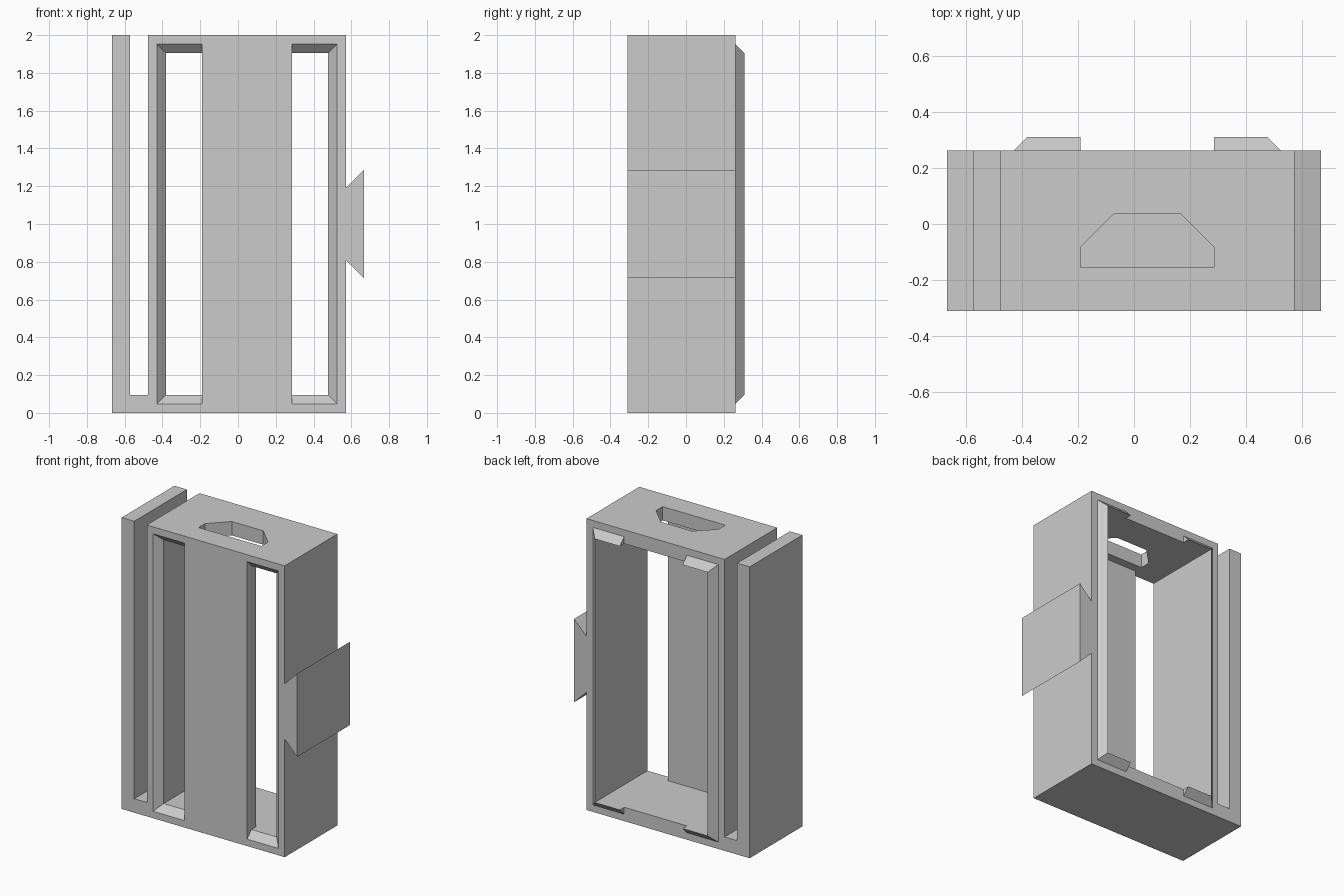
import bpy
import bmesh

cube = bpy.data.objects.get("Cube")
if cube:
    bpy.data.objects.remove(cube, do_unlink=True)

U = 2 / 42            # design module: walls are two modules thick
FRONT, BACK = -6.5, 5.5

grey = bpy.data.materials.new("plain grey")
grey.use_nodes = True
colour = (0.6, 0.6, 0.6, 1)
grey.diffuse_color = colour
grey.node_tree.nodes["Principled BSDF"].inputs["Base Color"].default_value = colour


def loft(name, rings):
    """Skin a row of equal rings (in modules) and cap both ends."""
    bm = bmesh.new()
    rows = [[bm.verts.new([c * U for c in p]) for p in ring] for ring in rings]
    for a, b in zip(rows, rows[1:]):
        for i in range(len(a)):
            j = (i + 1) % len(a)
            bm.faces.new((a[i], a[j], b[j], b[i]))
    bm.faces.new(rows[0])
    bm.faces.new(rows[-1])
    bmesh.ops.recalc_face_normals(bm, faces=bm.faces)
    mesh = bpy.data.meshes.new(name)
    bm.to_mesh(mesh)
    bm.free()
    mesh.materials.append(grey)
    ob = bpy.data.objects.new(name, mesh)
    bpy.context.collection.objects.link(ob)
    return ob


def at_y(y, points):
    return [(x, y, z) for x, z in points]


def rect(x0, x1, z0, z1):
    return [(x0, z0), (x1, z0), (x1, z1), (x0, z1)]


def cut(target, cutter):
    mod = target.modifiers.new("cut", "BOOLEAN")
    mod.operation = "DIFFERENCE"
    mod.solver = "EXACT"
    mod.object = cutter
    bpy.context.view_layer.objects.active = target
    bpy.ops.object.modifier_apply(modifier=mod.name)
    bpy.data.objects.remove(cutter, do_unlink=True)


# Body: case, slotted side arm and dovetail rail in one profile
profile = [(-14, 0), (12, 0), (12, 17), (14, 15), (14, 27), (12, 25),
           (12, 42), (-10, 42), (-10, 2), (-12, 2), (-12, 42), (-14, 42)]
body = loft("case_body", [at_y(FRONT, profile), at_y(BACK, profile)])

# Hollow interior, open at the back
room = rect(-8, 10, 2, 40)
cut(body, loft("interior_cutter", [at_y(FRONT + 2, room), at_y(BACK + 1, room)]))

# Handle hole through the top wall
hole = [(-4, -3.25), (6, -3.25), (6, -1.75), (3.5, .75), (-1.5, .75), (-4, -1.75)]
cut(body, loft("hole_cutter", [[(x, y, z) for x, y in hole] for z in (39, 43)]))

# Mirrored pairs about the case centre line
for side, flip in (("right", lambda x: x), ("left", lambda x: 2 - x)):
    # Front window with bevelled outer edges
    outer, inner = (rect(flip(x), flip(-4), z, 42 - z) for x, z in ((-10, 0), (-8, 2)))
    cut(body, loft(side + "_window_cutter", [
        at_y(FRONT - 1, outer), at_y(FRONT + 1, inner), at_y(FRONT + 3, inner)]))

    # Bevelled C-shaped lip on the back rim
    corners = [(-4, 1, -4, 2), (-9, 1, -8, 2), (-9, 41, -8, 40), (-4, 41, -4, 40)]
    loft(side + "_back_lip", [
        [(flip(xo), BACK, zo), (flip(xi), BACK + 1, zi), (flip(xi), BACK, zi)]
        for xo, zo, xi, zi in corners])
